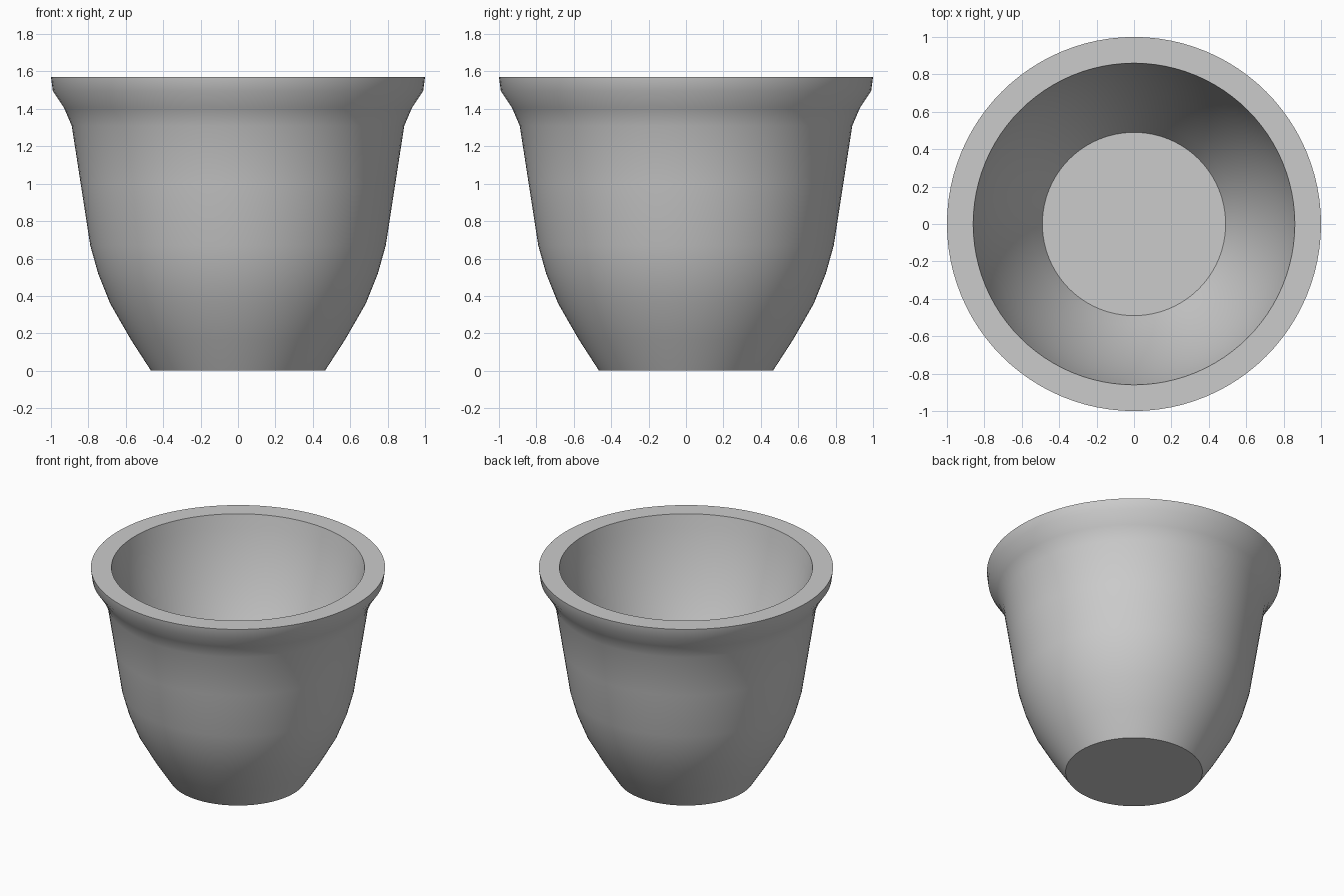
import bpy, bmesh, math

cube = bpy.data.objects.get("Cube")
if cube:
    bpy.data.objects.remove(cube, do_unlink=True)

SEGMENTS = 96
HEIGHT = 1.57
FLOOR = 0.6
STEPS = 10

# Outer wall cross-section as (radius, height)
outer_wall = [(0.465, 0), (0.575, 0.17), (0.684, 0.36), (0.748, 0.52), (0.79, 0.67),
              (0.841, 1.0), (0.889, 1.31), (0.93, 1.405), (0.99, 1.495), (1.0, HEIGHT)]


def bowl_point(step):
    """Point on the inner bowl, whose slope grows steadily with depth."""
    depth = (HEIGHT - FLOOR) * step / STEPS
    return 0.86 - 0.17 * depth - 0.218 * depth ** 2, HEIGHT - depth


inner_wall = [bowl_point(step) for step in range(STEPS + 1)]
profile = [(0, 0)] + outer_wall + inner_wall + [(0, FLOOR)]

# Revolve the cross-section around the vertical axis
bm = bmesh.new()
verts = [bm.verts.new((r, 0, z)) for r, z in profile]
edges = [bm.edges.new(pair) for pair in zip(verts, verts[1:])]
bmesh.ops.spin(bm, geom=verts + edges, cent=(0, 0, 0), axis=(0, 0, 1),
               angle=math.tau, steps=SEGMENTS)
bmesh.ops.remove_doubles(bm, verts=bm.verts, dist=0.0005)
bmesh.ops.recalc_face_normals(bm, faces=bm.faces)
mesh = bpy.data.meshes.new("pot")
bm.to_mesh(mesh)
bm.free()

pot = bpy.data.objects.new("pot", mesh)
bpy.context.collection.objects.link(pot)

# Plain grey material
grey = bpy.data.materials.new("grey")
grey.use_nodes = True
colour = (0.6, 0.6, 0.6, 1)
grey.diffuse_color = colour
grey.node_tree.nodes["Principled BSDF"].inputs["Base Color"].default_value = colour
mesh.materials.append(grey)

# Smooth walls with crisp rim, base and floor edges
bpy.ops.object.select_all(action="DESELECT")
pot.select_set(True)
bpy.context.view_layer.objects.active = pot
bpy.ops.object.shade_smooth_by_angle(angle=math.radians(40))
